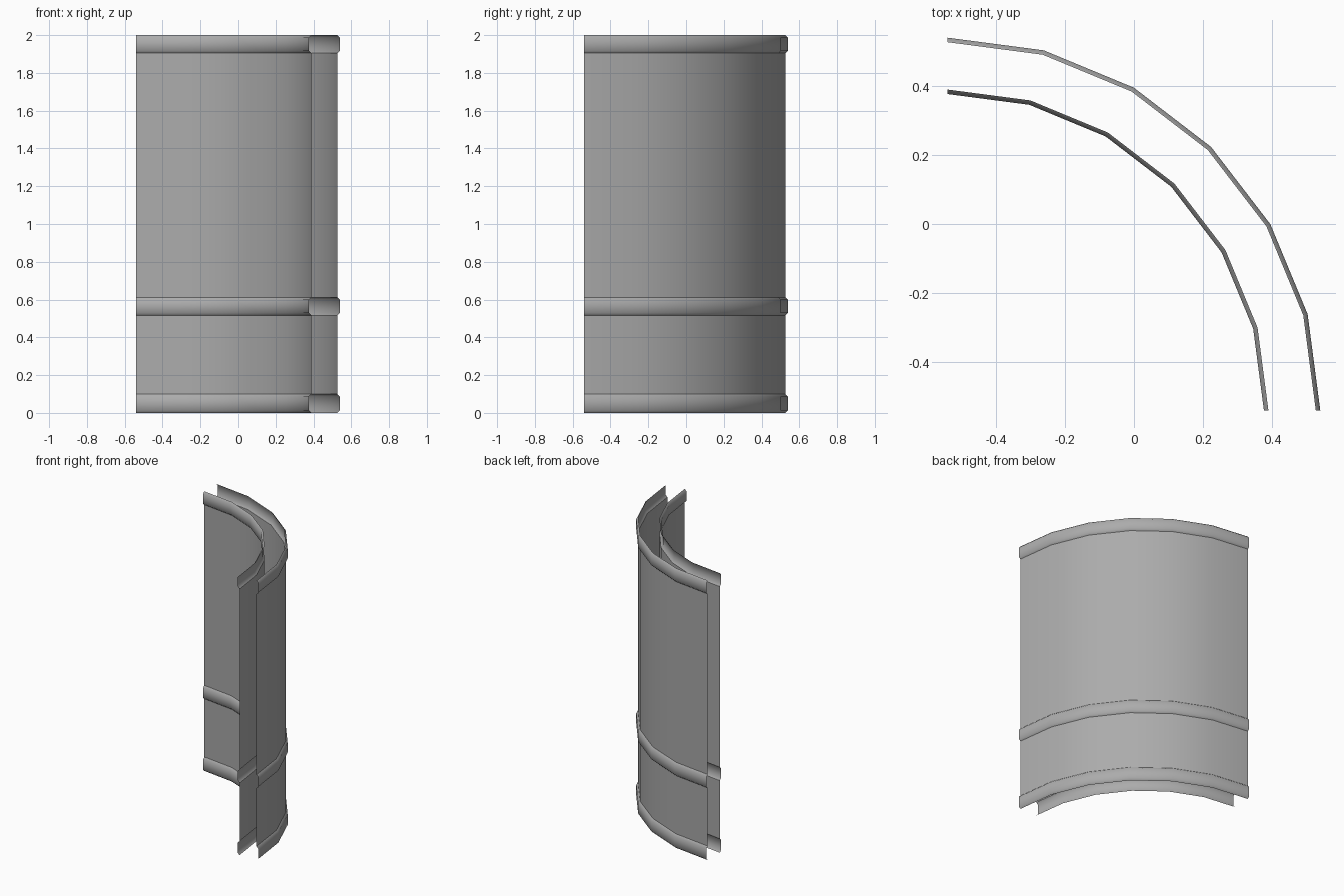
import bpy, math

if "Cube" in bpy.data.objects:
    bpy.data.objects.remove(bpy.data.objects["Cube"])

CENTRE = -0.54      # arc centre, same in x and y
STEPS = 6           # flat segments in the quarter turn

# dark grey used on every part
grey = bpy.data.materials.new("dark_grey")
grey.diffuse_color = (0.41, 0.41, 0.41, 1)
grey.use_nodes = True
grey.node_tree.nodes["Principled BSDF"].inputs["Base Color"].default_value = grey.diffuse_color


def sweep(name, profile, flip):
    """Sweep an open (radius, z) profile through a quarter turn."""
    n = len(profile)
    verts, faces = [], []
    for i in range(STEPS + 1):
        a = math.radians(90) * i / STEPS
        for r, z in profile:
            verts.append((CENTRE + r * math.cos(a), CENTRE + r * math.sin(a), z))
    for i in range(STEPS):
        for j in range(n - 1):
            f = (i * n + j, (i + 1) * n + j, (i + 1) * n + j + 1, i * n + j + 1)
            faces.append(f[::-1] if flip else f)
    mesh = bpy.data.meshes.new(name)
    mesh.from_pydata(verts, [], faces)
    mesh.update()
    mesh.shade_smooth()
    mesh.materials.append(grey)
    obj = bpy.data.objects.new(name, mesh)
    bpy.context.collection.objects.link(obj)
    return obj


BANDS = {"base": (0.0, 0.1), "rail": (0.516, 0.612), "crown": (1.904, 2.0)}
PANELS = {"lower": (0.1, 0.516), "upper": (0.612, 1.904)}

# convex outer face and concave inner face of the curved wall
for side, wall, trim, flip in (("outer", 1.066, 1.079, False),
                               ("inner", 0.929, 0.916, True)):
    # plain wall panels between the trims
    for part, (z0, z1) in PANELS.items():
        sweep(f"{side}_{part}_panel", [(wall, z0), (wall, z1)], flip)
    # raised trims with bevelled edges
    for part, (z0, z1) in BANDS.items():
        sweep(f"{side}_{part}_trim",
              [(wall, z0), (trim, z0 + 0.013), (trim, z1 - 0.013), (wall, z1)], flip)
